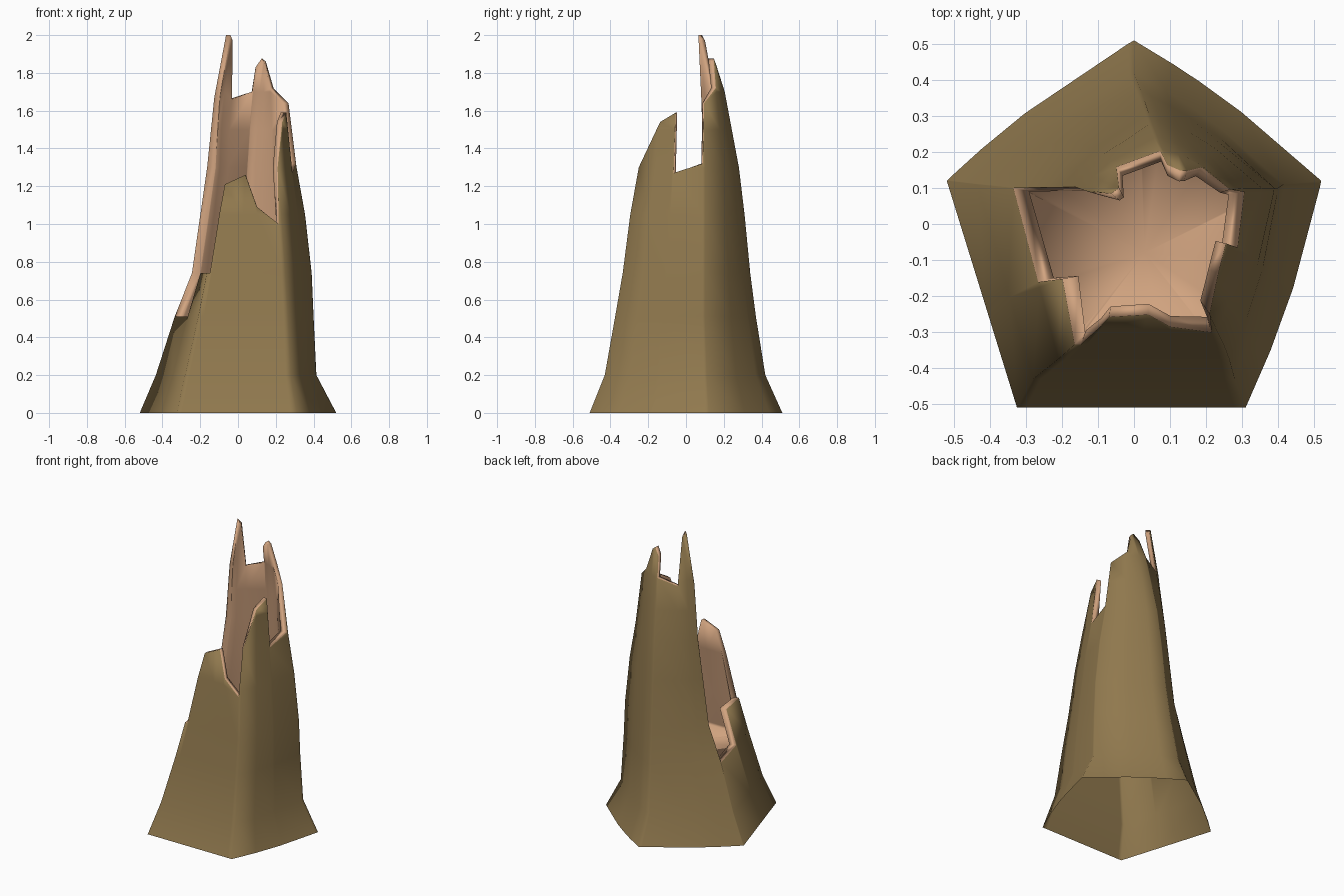
import bpy, bmesh, math
from mathutils import Vector

if "Cube" in bpy.data.objects:
    bpy.data.objects.remove(bpy.data.objects["Cube"])

# Five-cornered cross-sections: height, then left, back, right, front-right, front-left
SECTIONS = [
    (0.00, (-.52, .12), (.00, .51), (.52, .12), (.31, -.51), (-.325, -.51)),
    (0.20, (-.435, .11), (.00, .42), (.415, .11), (.28, -.43), (-.28, -.43)),
    (0.51, (-.335, .10), (.02, .37), (.40, .10), (.265, -.375), (-.21, -.375)),
    (0.74, (-.245, .10), (.03, .34), (.39, .10), (.25, -.335), (-.165, -.335)),
    (1.05, (-.20, .10), (.04, .31), (.355, .10), (.23, -.295), (-.12, -.29)),
    (1.30, (-.165, .10), (.05, .28), (.31, .10), (.21, -.25), (-.08, -.24)),
    (1.70, (-.125, .085), (.08, .205), (.26, .095), (.19, -.19), (-.05, -.19)),
    (2.00, (-.07, .08), (.11, .11), (.20, .08), (.17, -.15), (-.04, -.15)),
]
BULGE = (.02, .02, .02, 0, 0)          # outward swell of each side
# Broken rim: (position around the five corners, height)
RIM = [(0, .51), (.005, .74), (.01, 1.3), (.015, 1.67), (.04, 2.0), (.2, 1.97),
       (.44, 1.66), (.97, 1.7), (1, 1.83), (1.2, 1.875), (1.33, 1.86),
       (1.55, 1.72), (2, 1.64), (2.03, 1.32), (2.45, 1.27), (2.48, 1.59),
       (2.74, 1.54), (3, 1.3), (3.05, 1.0), (3.37, 1.09), (3.58, 1.26),
       (3.92, 1.21), (3.94, 1.05), (3.96, .74), (4, .74), (4.42, .74), (4.45, .51)]
HEIGHTS = [0, .2, .51, .74, 1.05, 1.3, 1.5, 1.7]
FLOOR = .49


def corner(i, z):
    i %= 5
    for a, b in zip(SECTIONS, SECTIONS[1:]):
        if z <= b[0]:
            f = (z - a[0]) / (b[0] - a[0])
            return Vector(a[i + 1]).lerp(Vector(b[i + 1]), f)


def outline(t, z):
    t %= 5
    i = int(t)
    f = t - i
    a, b = corner(i, z), corner(i + 1, z)
    d = (b - a).normalized()
    return a.lerp(b, f) + Vector((-d.y, d.x)) * BULGE[i] * 4 * f * (1 - f)


def wall_point(t, z, depth=0):
    p = outline(t, z)
    if depth:
        d = (outline(t + .1, z) - outline(t - .1, z)).normalized()
        p += Vector((d.y, -d.x)) * depth
    return (p.x, p.y, z)


def thickness(t, z):
    # the wall thins towards the top and along the front peak
    return .03 if z > 1.4 or 3.3 < t < 3.95 else .045


def material(name, rgb):
    m = bpy.data.materials.new(name)
    m.diffuse_color = (*rgb, 1)
    m.use_nodes = True
    m.node_tree.nodes["Principled BSDF"].inputs["Base Color"].default_value = m.diffuse_color
    return m


bm = bmesh.new()
outer, inner = [], []
for t, top in RIM:
    # bark column, and a thinner column for the hollow
    zs = [min(h, top) for h in HEIGHTS] + [top]
    outer.append([bm.verts.new(wall_point(t, z)) for z in zs])
    inner.append([bm.verts.new(wall_point(t, max(z, FLOOR), thickness(t, z))) for z in zs])

n = len(RIM)
for k in range(n):
    j = (k + 1) % n
    for r in range(len(HEIGHTS)):
        bm.faces.new((outer[k][r], outer[k][r + 1], outer[j][r + 1], outer[j][r]))
        f = bm.faces.new((inner[k][r], inner[j][r], inner[j][r + 1], inner[k][r + 1]))
        f.material_index = 1
    # broken edge
    f = bm.faces.new((outer[k][-1], inner[k][-1], inner[j][-1], outer[j][-1]))
    f.material_index = 1

# floor of the hollow; the underside of the stump is open
centre = bm.verts.new((0.03, -0.08, FLOOR))
for k in range(n):
    f = bm.faces.new((inner[k][0], inner[(k + 1) % n][0], centre))
    f.material_index = 1

bmesh.ops.remove_doubles(bm, verts=bm.verts, dist=.0005)
bmesh.ops.recalc_face_normals(bm, faces=bm.faces)
mesh = bpy.data.meshes.new("broken_stump")
bm.to_mesh(mesh)
bm.free()
mesh.materials.append(material("bark brown", (.28, .19, .076)))
mesh.materials.append(material("bare wood tan", (.64, .37, .215)))

stump = bpy.data.objects.new("broken_stump", mesh)
bpy.context.collection.objects.link(stump)
bpy.context.view_layer.objects.active = stump
stump.select_set(True)
bpy.ops.object.shade_smooth_by_angle(angle=math.radians(115))
